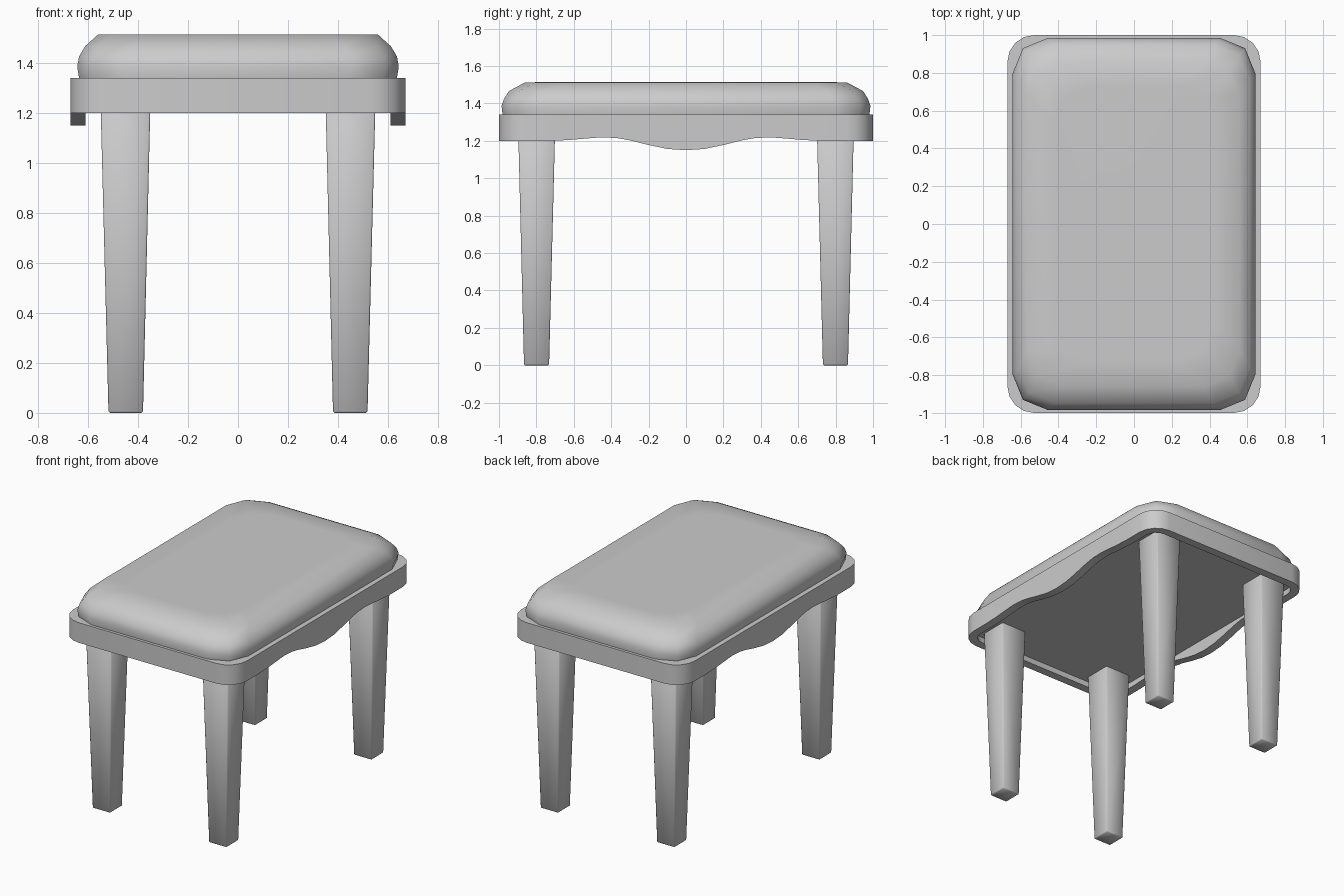
import bpy, bmesh, math

if "Cube" in bpy.data.objects:
    bpy.data.objects.remove(bpy.data.objects["Cube"])


def finish(name, bm, angle):
    bmesh.ops.recalc_face_normals(bm, faces=bm.faces)
    mesh = bpy.data.meshes.new(name)
    bm.to_mesh(mesh)
    bm.free()
    ob = bpy.data.objects.new(name, mesh)
    bpy.context.collection.objects.link(ob)
    bpy.ops.object.select_all(action='DESELECT')
    ob.select_set(True)
    bpy.context.view_layer.objects.active = ob
    bpy.ops.object.shade_smooth_by_angle(angle=math.radians(angle))
    return ob


def loft(bm, rings, cap_first=True, cap_last=True):
    loops = [[bm.verts.new(p) for p in r] for r in rings]
    for a, b in zip(loops, loops[1:]):
        n = len(a)
        for i in range(n):
            j = (i + 1) % n
            bm.faces.new((a[i], a[j], b[j], b[i]))
    if cap_first:
        bm.faces.new(loops[0])
    if cap_last:
        bm.faces.new(loops[-1])


# Frame: rounded tray whose long sides have a wavy lower edge
WAVE = [(0, 1.150), (.1, 1.157), (.2, 1.178), (.3, 1.203), (.37, 1.215),
        (.45, 1.219), (.53, 1.213), (.62, 1.205), (.72, 1.20)]


def frame_outline(inset):
    """List of (x, y, lower edge z) round the rounded rectangle."""
    hx, hy, r = .67 - inset, 1 - inset, .14 - inset
    ys = [(-y, z) for y, z in WAVE[:0:-1]] + WAVE
    pts = []
    for s in (1, -1):
        pts += [(s * hx, s * y, z) for y, z in ys]
        for sx, start in ((1, 0), (-1, 90)):
            for k in range(5):
                a = math.radians(start + k * 22.5)
                pts.append((s * (sx * (hx - r) + r * math.cos(a)),
                            s * (hy - r + r * math.sin(a)), 1.20))
    return pts


outer, inner = frame_outline(0), frame_outline(.06)
bm = bmesh.new()
loft(bm, [[(x, y, 1.34) for x, y, z in outer], outer,
          inner, [(x, y, 1.24) for x, y, z in inner]])
finish("seat_frame", bm, 30)


# Cushion: stacked outlines with chamfered corners, smooth shaded
def cushion_ring(hx, hy, z, c=.19, m=.055):
    corner = [(hx, hy - c), (hx - m, hy - m), (hx - c, hy)]
    pts = []
    for sx, sy in ((1, 1), (-1, 1), (-1, -1), (1, -1)):
        pts += [(sx * x, sy * y, z) for x, y in corner[::sx * sy]]
    return pts


bm = bmesh.new()
loft(bm, [cushion_ring(.635, .98, 1.335), cushion_ring(.643, .986, 1.385),
          cushion_ring(.636, .973, 1.425), cushion_ring(.612, .947, 1.466),
          cushion_ring(.56, .86, 1.513), cushion_ring(.42, .72, 1.514)])
finish("cushion", bm, 65)


# Tapered legs
def rect(x0, x1, y0, y1, z):
    return [(x0, y0, z), (x1, y0, z), (x1, y1, z), (x0, y1, z)]


for sx, side in ((-1, "left"), (1, "right")):
    for sy, end in ((-1, "front"), (1, "back")):
        bm = bmesh.new()
        loft(bm, [[(sx * x, sy * y, z) for x, y, z in ring] for ring in (
            rect(.38, .518, .732, .866, 0), rect(.35, .55, .70, .897, 1.25))])
        bmesh.ops.bevel(bm, geom=bm.edges[:], offset=.006, segments=1,
                        affect='EDGES')
        finish(end + "_" + side + "_leg", bm, 50)
